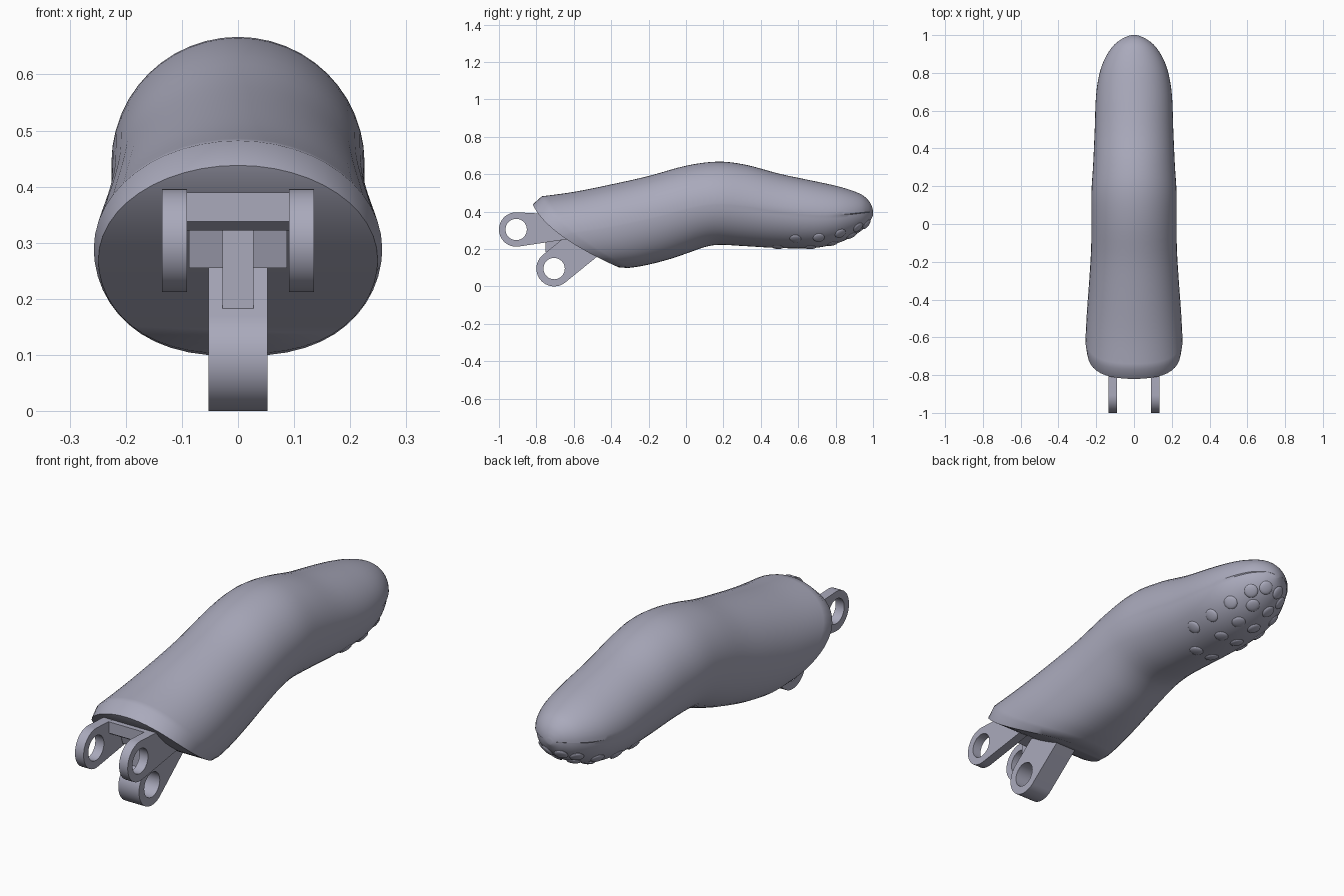
import bpy, bmesh
from math import sin, cos, radians
from mathutils import Vector, Matrix
from mathutils.bvhtree import BVHTree

cube = bpy.data.objects.get("Cube")
if cube:
    bpy.data.objects.remove(cube)

# Blue-grey plastic shared by every part
COLOUR = (.4, .4, .5, 1)
plastic = bpy.data.materials.new("blue_grey_plastic")
plastic.use_nodes = True
plastic.diffuse_color = COLOUR
plastic.node_tree.nodes["Principled BSDF"].inputs["Base Color"].default_value = COLOUR


def finish(bm, name, angle):
    """Turn a bmesh into a linked object with tidy normals and shading."""
    bmesh.ops.recalc_face_normals(bm, faces=bm.faces)
    mesh = bpy.data.meshes.new(name)
    bm.to_mesh(mesh)
    bm.free()
    mesh.materials.append(plastic)
    obj = bpy.data.objects.new(name, mesh)
    bpy.context.collection.objects.link(obj)
    bpy.ops.object.select_all(action='DESELECT')
    obj.select_set(True)
    bpy.context.view_layer.objects.active = obj
    bpy.ops.object.shade_smooth_by_angle(angle=radians(angle))


def spline(rows, steps):
    """Catmull-Rom interpolation through rows of numbers."""
    rows = [Vector(r) for r in rows]
    out = []
    for i in range(len(rows) - 1):
        p0, p1 = rows[max(i - 1, 0)], rows[i]
        p2, p3 = rows[i + 1], rows[min(i + 2, len(rows) - 1)]
        for k in range(steps):
            t = k / steps
            out.append(0.5 * (2 * p1 + (p2 - p0) * t
                              + (2 * p0 - 5 * p1 + 4 * p2 - p3) * t * t
                              + (3 * p1 - p0 - 3 * p2 + p3) * t ** 3))
    return out + [rows[-1]]


def clamp(v):
    return min(max(v, 0), 1)


# Body sections: top y, top z, bottom y, bottom z, half width, forward bulge
RIM = (-.82, .438, -.36, .102, .249, .075)
SECTIONS = [
    (-.77, .482, -.31, .098, .257, .08),
    (-.6, .505, -.22, .112, .25, .07),
    (-.4, .545, -.1, .142, .237, .05),
    (-.2, .59, 0, .175, .227, .03),
    (0, .645, .1, .21, .225, .01),
    (.17, .667, .18, .222, .225, 0),
    (.32, .65, .32, .215, .216, 0),
    (.5, .602, .5, .205, .208, 0),
    (.68, .564, .68, .205, .201, 0),
    (.8, .538, .8, .228, .182, 0),
    (.88, .515, .88, .262, .152, 0),
    (.94, .49, .94, .30, .113, 0),
    (.975, .46, .975, .335, .072, 0),
    (.993, .43, .993, .365, .037, 0),
    (1, .405, 1, .38, .014, 0),
]
# Half-ring angles, with a close pair at the side for the pad ledge
ANGLES = [radians(-90 + 7.5 * i) for i in range(12)] + [radians(-2)]
ANGLES += [radians(7.5 * i) for i in range(13)]


def section_points(row):
    ty, tz, by, bz, width, bulge = row
    ledge = .006 * clamp((by - .1) / .3) + .05 * clamp((by - .78) / .2)
    fullness = .8 + .2 * clamp((by + .3) / .5)
    half = []
    for a in ANGLES:
        t = (1 + sin(a)) / 2
        x = width * max(cos(a), 0)
        if a < -.01:
            x = width * max(cos(a), 0) ** fullness * (1 - ledge)
        y = by + (ty - by) * t - bulge * 4 * t * (1 - t)
        half.append(Vector((x, y, bz + (tz - bz) * t)))
    return half


# Finger-shaped body
bm = bmesh.new()
rings = []
n = len(ANGLES)
for row in [RIM] + spline(SECTIONS, 4):
    half = section_points(row)
    left = [bm.verts.new(p) for p in half]
    right = [bm.verts.new((-p.x, p.y, p.z)) for p in half[1:-1]]
    rings.append(left + right[::-1])
count = len(rings[0])
for a, b in zip(rings, rings[1:]):
    for i in range(count):
        j = (i + 1) % count
        bm.faces.new((a[i], a[j], b[j], b[i]))
for ring in (rings[0], rings[-1]):
    for i in range(n - 1):
        quad = [ring[i], ring[i + 1], ring[-i - 1], ring[-i % count]]
        bm.faces.new(list(dict.fromkeys(quad)))
bm.normal_update()
surface = BVHTree.FromBMesh(bm)
finish(bm, "finger_body", 36)

# Grip bumps on the underside of the tip
OUTER = [(.14, .585), (.14, .71), (.125, .825), (.085, .92), (.035, .965)]
INNER = [(.045, y) for y in (.49, .665, .785, .885)]
bm = bmesh.new()
for side in (-1, 1):
    for x, y in OUTER + INNER:
        hit, normal, _, _ = surface.ray_cast(Vector((side * x, y, -1)), Vector((0, 0, 1)))
        if normal.z > 0:
            normal = -normal
        frame = Matrix.Translation(hit) @ normal.to_track_quat('Z', 'Y').to_matrix().to_4x4()
        bmesh.ops.create_uvsphere(bm, u_segments=16, v_segments=8, radius=1,
                                  matrix=frame @ Matrix.Diagonal((.031, .031, .009, 1)))
finish(bm, "grip_bumps", 40)


def plate(name, outlines, x, thickness):
    """Extrude side-view outlines (later ones are holes) along x."""
    curve = bpy.data.curves.new(name, 'CURVE')
    curve.dimensions = '2D'
    curve.fill_mode = 'BOTH'
    curve.extrude = thickness / 2
    for pts in outlines:
        s = curve.splines.new('POLY')
        s.points.add(len(pts) - 1)
        for p, (u, v) in zip(s.points, pts):
            p.co = (u, v, 0, 1)
        s.use_cyclic_u = True
    temp = bpy.data.objects.new(name, curve)
    bpy.context.collection.objects.link(temp)
    graph = bpy.context.evaluated_depsgraph_get()
    mesh = bpy.data.meshes.new_from_object(temp.evaluated_get(graph))
    bm = bmesh.new()
    bm.from_mesh(mesh)
    bpy.data.objects.remove(temp)
    bpy.data.meshes.remove(mesh)
    bmesh.ops.remove_doubles(bm, verts=bm.verts, dist=1e-5)
    for v in bm.verts:
        v.co = (v.co.z + x, v.co.x, v.co.y)
    finish(bm, name, 20)


def arc(centre, r, start, end, steps):
    angles = [radians(start + (end - start) * i / steps) for i in range(steps + 1)]
    return [(centre[0] + r * cos(a), centre[1] + r * sin(a)) for a in angles]


def lug(name, centre, r, start, end, arm, x, thickness):
    """Rounded hinge eye with a pin hole and an arm into the body."""
    hole = arc(centre, .057, 0, 360, 32)[:-1]
    plate(name, [arc(centre, r, start, end, 24) + arm, hole], x, thickness)


# Upper fork
for side, label in ((1, "left"), (-1, "right")):
    lug("upper_lug_" + label, (-.908, .304), .092, 90, 279,
        [(-.55, .265), (-.55, .385), (-.79, .39)], side * .113, .044)

# Lower hinge
lug("lower_lug", (-.705, .095), .095, 128.5, 308.5,
    [(-.415, .208), (-.535, .356)], 0, .106)

# Web, stop block and tongue between the hinges
plate("fork_web", [[(-.815, .39), (-.815, .338), (-.79, .322),
                    (-.6, .322), (-.6, .39)]], 0, .19)
plate("stop_block", [[(-.74, .322), (-.72, .255), (-.55, .255), (-.55, .322)]], 0, .174)
plate("stop_tongue", [[(-.75, .322), (-.75, .183), (-.6, .183), (-.6, .322)]], 0, .056)
